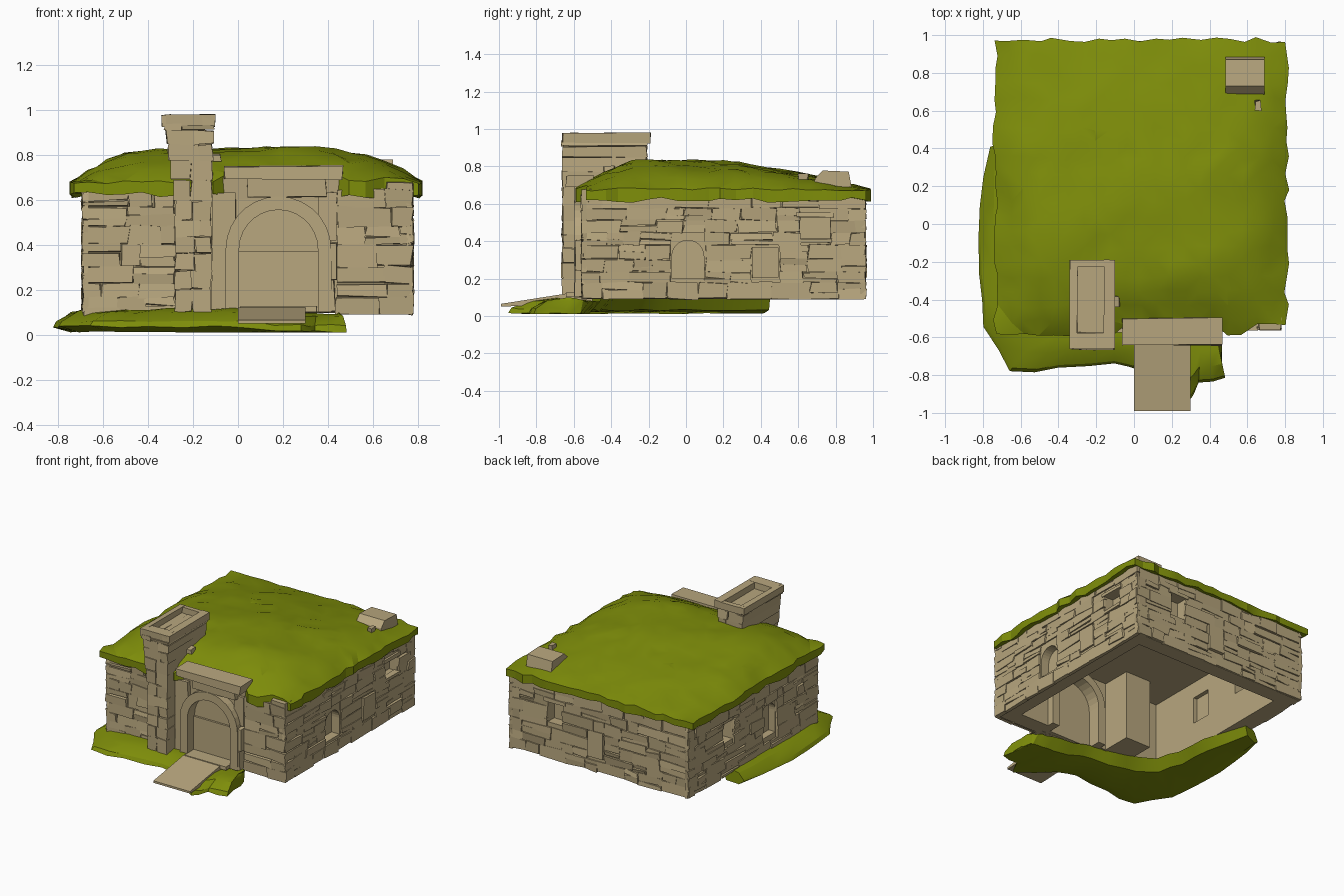
import bpy, bmesh, math, random

if "Cube" in bpy.data.objects:
    bpy.data.objects.remove(bpy.data.objects["Cube"])

R = random.Random(7)
U = R.uniform


def material(name, col):
    m = bpy.data.materials.new(name)
    m.diffuse_color = (*col, 1)
    m.use_nodes = True
    m.node_tree.nodes["Principled BSDF"].inputs["Base Color"].default_value = m.diffuse_color
    return m


STONE = material("tan stone", (0.48, 0.385, 0.21))
GRASS = material("moss green", (0.21, 0.27, 0.003))


def finish(name, bm, mat=STONE, smooth=None):
    bmesh.ops.recalc_face_normals(bm, faces=bm.faces)
    me = bpy.data.meshes.new(name)
    bm.to_mesh(me)
    bm.free()
    ob = bpy.data.objects.new(name, me)
    bpy.context.collection.objects.link(ob)
    me.materials.append(mat)
    if smooth:
        bpy.ops.object.select_all(action='DESELECT')
        ob.select_set(True)
        bpy.context.view_layer.objects.active = ob
        bpy.ops.object.shade_smooth_by_angle(angle=math.radians(smooth))
    return ob


def add_box(bm, lo, hi, j=0.0):
    vs = [bm.verts.new([(lo, hi)[b][k] + U(-j, j) for k, b in enumerate((i & 1, i >> 1 & 1, i >> 2))])
          for i in range(8)]
    for f in ((0, 2, 3, 1), (4, 5, 7, 6), (0, 1, 5, 4), (2, 6, 7, 3), (0, 4, 6, 2), (1, 3, 7, 5)):
        bm.faces.new([vs[i] for i in f])


def box(name, lo, hi, j=0.0, mat=STONE):
    bm = bmesh.new()
    add_box(bm, lo, hi, j)
    return finish(name, bm, mat)


def arch(c, r, z0, spring, n=14):
    """Outline of an arched opening as (along, z) points."""
    arc = [(c + r * math.cos(math.pi * i / n), spring + r * math.sin(math.pi * i / n)) for i in range(n + 1)]
    return [(c + r, z0)] + arc + [(c - r, z0)]


def prism(name, pts, axis, d0, d1):
    """Extrude an (along, z) outline through the x or y direction."""
    bm = bmesh.new()
    rings = [[bm.verts.new((a, d, z) if axis == 'y' else (d, a, z)) for a, z in pts] for d in (d0, d1)]
    bm.faces.new(rings[0])
    bm.faces.new(rings[1])
    for i in range(len(pts)):
        k = (i + 1) % len(pts)
        bm.faces.new((rings[0][i], rings[0][k], rings[1][k], rings[1][i]))
    return finish(name, bm)


def cut(ob, cutter):
    m = ob.modifiers.new("cut", 'BOOLEAN')
    m.operation, m.solver, m.object = 'DIFFERENCE', 'EXACT', cutter
    bpy.context.view_layer.objects.active = ob
    bpy.ops.object.modifier_apply(modifier=m.name)
    bpy.data.objects.remove(cutter)


def add_stone(bm, axis, face, s, a0, a1, z0, z1):
    back, out = face - s * 0.03, face - s * U(0, 0.008)
    g = U(-.001, .002)
    ring = [(a0 + g, z0 + g), (a1 - g, z0 + g), (a1 - g, z1 - g), (a0 + g, z1 - g)]
    pts = [(a, back, z) for a, z in ring]
    pts += [(a + U(-.008, .008), out + U(-.006, .006), z + U(-.007, .007)) for a, z in ring]
    v = [bm.verts.new((a, d, z) if axis == 'y' else (d, a, z)) for a, d, z in pts]
    bm.faces.new(v[4:])
    for i in range(4):
        k = (i + 1) % 4
        bm.faces.new((v[i], v[k], v[4 + k], v[4 + i]))


def courses(name, axis, face, s, a0, a1, z0, z1, holes):
    """Rows of uneven stones on one wall, leaving the holes free."""
    bm = bmesh.new()
    z = z0
    while z < z1 - 0.01:
        h = U(.055, .1)
        if z1 - z - h < .04:
            h = z1 - z
        free = [(a0, a1)]
        for b0, b1, c0, c1 in holes:
            if c0 < z + h - .01 and c1 > z + .01:
                free = [p for s0, e0 in free for p in ((s0, min(e0, b0)), (max(s0, b1), e0)) if p[1] - p[0] > .01]
        for a, e in free:
            while a < e - .01:
                w = U(.08, .24)
                if e - a - w < .05:
                    w = e - a
                if U(0, 1) < .25:
                    m = z + h * U(.35, .65)
                    add_stone(bm, axis, face, s, a, a + w, z, m)
                    add_stone(bm, axis, face, s, a, a + w, m, z + h)
                else:
                    add_stone(bm, axis, face, s, a, a + w, z, z + h)
                a += w
        z += h
    return finish(name, bm)


# Hollow wall core, open underneath, with door and windows cut in
walls = box("wall_core", (-.675, -.54, .1), (.765, .945, .65))
cut(walls, box("c", (-.55, -.42, 0), (.65, .83, .62)))
cut(walls, prism("c", arch(.18, .175, 0, .38), 'y', -.7, -.3))
cut(walls, prism("c", arch(.01, .085, .2, .32), 'x', .70, .9))
cut(walls, box("c", (.70, .61, .41), (.9, .77, .53)))
cut(walls, prism("c", arch(0.0, .08, .2, .36), 'x', -.8, -.62))
cut(walls, box("c", (-.58, -.02, .3), (-.5, .13, .5)))
cut(walls, box("c", (-.8, .42, .34), (-.4, .54, .48)))
cut(walls, box("c", (.34, .87, .36), (.47, 1.1, .52)))

# Stone facing on the four sides
courses("front_stones", 'y', -.56, -1, -.69, .775, .09, .645, [(-.28, .44, 0, 1)])
courses("back_stones", 'y', .96, 1, -.69, .775, .1, .645, [(.34, .47, .36, .52), (0, .14, .2, .4)])
courses("right_stones", 'x', .78, 1, -.555, .96, .09, .645,
        [(-.08, .1, .2, .4), (.61, .77, .41, .53), (.35, .5, .2, .37)])
courses("left_stones", 'x', -.695, -1, -.555, .96, .1, .645,
        [(-.08, .08, .2, .44), (.42, .54, .34, .48)])
box("right_large_stone", (.72, .355, .205), (.78, .495, .365), .004)
box("back_large_stone", (.005, .9, .205), (.135, .965, .395), .004)

# Window sills and lintels
box("right_window_lintel", (.74, .59, .53), (.782, .79, .555), .003)
box("right_window_sill", (.74, .60, .39), (.782, .78, .412), .003)
box("back_window_lintel", (.32, .92, .52), (.49, .965, .545), .003)

# Doorway: arch ring, piers, recessed door and lintel
for nm, d0, d1 in (("front_arch", -.60, -.50), ("inner_arch", -.44, -.37)):
    ring = prism(nm, arch(.18, .235, .1, .38), 'y', d0, d1)
    cut(ring, prism("c", arch(.18, .175, 0, .38), 'y', -.8, -.2))
box("door_lower", (0, -.53, .1), (.36, -.47, .37))
prism("door_upper", arch(.18, .178, .36, .38), 'y', -.515, -.47)
box("left_pier", (-.115, -.57, .1), (-.01, -.5, .63), .004)
box("spandrel_right", (.36, -.56, .42), (.44, -.5, .635), .004)
box("right_pier_low", (.365, -.595, .1), (.43, -.5, .24), .006)
box("right_pier_high", (.365, -.595, .245), (.44, -.5, .41), .006)
box("lintel_support", (.04, -.60, .61), (.39, -.48, .695), .006)
box("lintel_backing", (-.10, -.55, .60), (.46, -.46, .70), .006)
box("door_lintel", (-.06, -.64, .69), (.465, -.50, .75), .006)

# Chimney: stacked courses, flaring above the roof, with a hollow cap
bm = bmesh.new()
z = .1
while z < .93:
    h = min(U(.06, .11), .935 - z)
    t = max(0, (z + h / 2 - .62) / .33)
    x0, x1 = -.28 - .05 * t, -.12 + .012 * t
    y1 = -.21 if z > .6 else -.5
    m = x0 + (x1 - x0) * U(.3, .7)
    for p, q in ((x0, m), (m, x1)):
        add_box(bm, (p, -.655 - U(0, .012), z), (q, y1, z + h), .006)
    z += h
finish("chimney_stack", bm)
bm = bmesh.new()
for lo, hi in (((-.34, -.66), (-.30, -.19)), ((-.16, -.66), (-.10, -.19)),
               ((-.32, -.66), (-.12, -.575)), ((-.32, -.225), (-.12, -.19))):
    add_box(bm, (*lo, .925), (*hi, .978), .003)
finish("chimney_rim", bm)
box("fireplace_block", (-.31, -.5, .1), (-.10, -.2, .64))


# Grass roof: uneven dome with a drooping edge, open above the stone ceiling
def roof_z(x, y):
    u = min(1, abs(x - .04) / .78)
    v = min(1, (y + .1) / 1.1 if y > -.1 else (-.1 - y) / .5)
    bumps = .008 * math.sin(9 * x + 3 * y) + .006 * math.sin(11 * y - 5 * x)
    return .672 + (.158 + bumps) * (1 - u ** 4.2) * (1 - v ** (1.9 if y > -.1 else 2.4))


N = 20
bm = bmesh.new()
grid = []
for i in range(N + 1):
    row = []
    for k in range(N + 1):
        x, y = -.735 + 1.545 * i / N, -.59 + 1.565 * k / N
        if k < 2 and (-.08 < x < .48 or x > .62):
            y = max(y, -.53 + .03 * k)
        row.append(bm.verts.new((x + U(-.014, .014), y + U(-.014, .014), roof_z(x, y) + U(-.007, .007))))
    grid.append(row)
for i in range(N):
    for k in range(N):
        bm.faces.new((grid[i][k], grid[i + 1][k], grid[i + 1][k + 1], grid[i][k + 1]))
for inset in (0, 1):
    rim = [e for e in bm.edges if e.is_boundary]
    for v in bmesh.ops.extrude_edge_only(bm, edges=rim)["geom"]:
        if isinstance(v, bmesh.types.BMVert):
            if inset:
                v.co.x, v.co.y, v.co.z = .04 + (v.co.x - .04) * .86, .2 + (v.co.y - .2) * .86, .635
            else:
                v.co.z = .62 + U(-.014, .014)
bmesh.ops.triangulate(bm, faces=bm.faces[:])
finish("grass_roof", bm, GRASS, 20)

# Loose stones on the roof
prism("roof_block", [(.68, .69), (.69, .735), (.73, .778), (.87, .772), (.885, .69)], 'x', .485, .69)
box("roof_pebble", (.64, .60, .72), (.67, .65, .765), .006)
box("corner_block", (.66, -.56, .61), (.78, -.49, .68), .006)
box("corner_block_left", (-.2, -.44, .77), (-.08, -.38, .80), .008)

# Grass bank wrapping the front left corner: (outer x, y, inner x, y)
stations = [(-.77, .40, -.62, .45), (-.81, .1, -.52, .12), (-.825, -.25, -.5, -.12), (-.79, -.55, -.44, -.28),
            (-.65, -.785, -.32, -.36), (-.4, -.77, -.2, -.4), (-.1, -.74, -.1, -.43), (.05, -.78, .05, -.45),
            (.28, -.96, .26, -.47), (.35, -.83, .36, -.5), (.48, -.82, .42, -.52), (.47, -.64, .44, -.55)]
section = [(0, .035), (.04, .06), (.25, .10), (.5, .115), (1, .10), (.85, .03), (.25, .01)]
fine = [[(1 - f) * p + f * q for p, q in zip(a, b)] for a, b in zip(stations, stations[1:]) for f in (0, .5)]
fine.append(stations[-1])
bm = bmesh.new()
rings = []
for ox, oy, ix, iy in fine:
    ox, oy = ox + U(-.01, .01), oy + U(-.01, .01)
    low = .02 if ox > .1 else 0
    rings.append([bm.verts.new((ox + (ix - ox) * t, oy + (iy - oy) * t, max(.01, z + U(-.006, .006) - low)))
                  for t, z in section])
for a, b in zip(rings, rings[1:]):
    for i in range(len(section)):
        k = (i + 1) % len(section)
        bm.faces.new((a[i], a[k], b[k], b[i]))
bm.faces.new(rings[0])
bm.faces.new(rings[-1])
finish("grass_bank", bm, GRASS, 25)

# Sloping entrance path
prism("entrance_path", [(-.99, .05), (-.99, .065), (-.64, .12), (-.50, .12), (-.50, .07)], 'x', 0, .3)
box("door_step", (0.01, -.64, .1), (.35, -.5, .125), .003)
